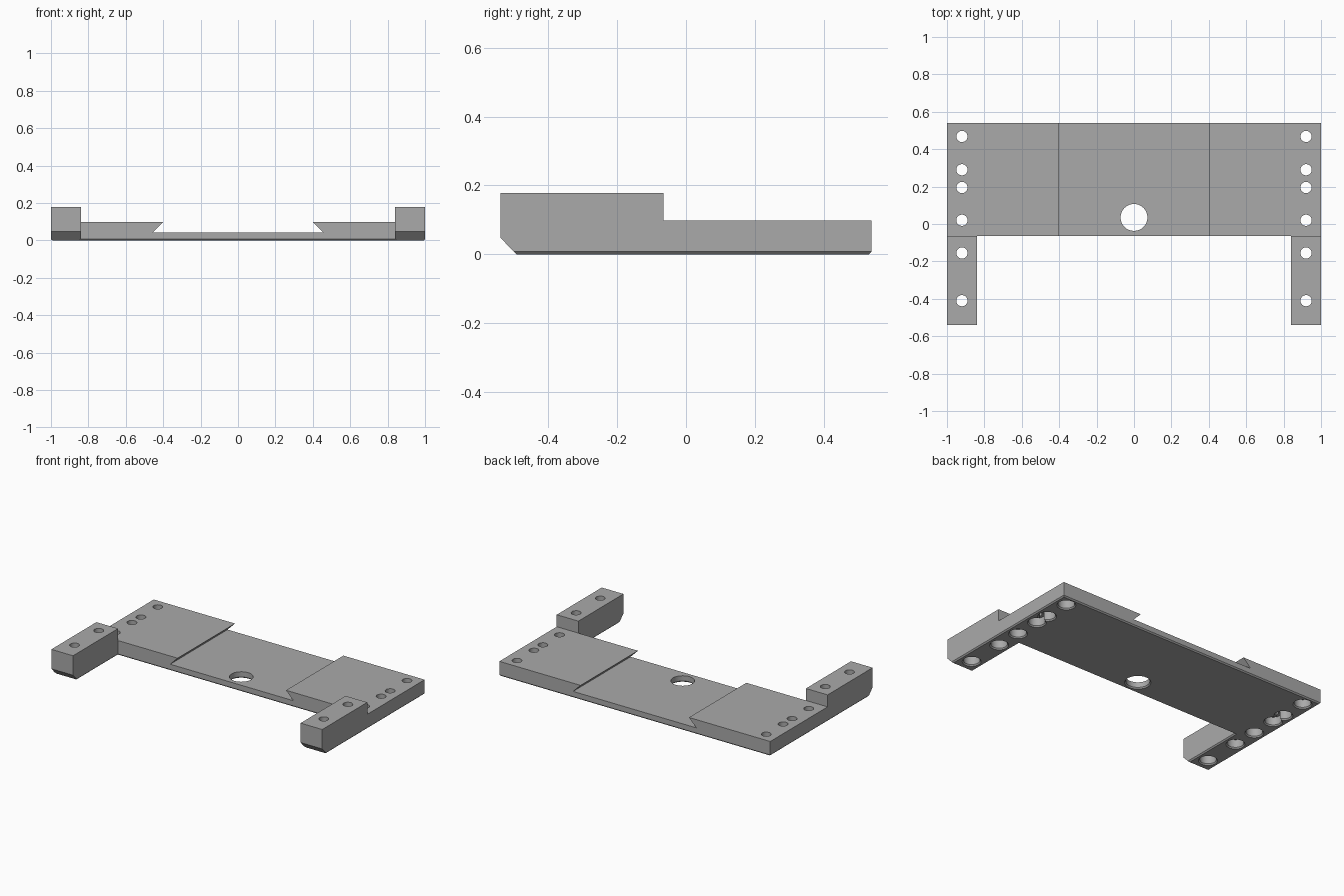
import bpy, bmesh, math
from mathutils import Vector

default = bpy.data.objects.get("Cube")
if default:
    bpy.data.objects.remove(default, do_unlink=True)

STEP_Y = -0.065      # where the arms meet the plate
FRONT, BACK = -0.54, 0.54
ARM_IN = 0.84
ARM_TOP, PLATE_TOP, CHANNEL = 0.178, 0.098, 0.043
CHAMFER = 0.008

grey = bpy.data.materials.new("plain grey")
grey.use_nodes = True
grey.diffuse_color = (0.4, 0.4, 0.4, 1)
grey.node_tree.nodes["Principled BSDF"].inputs["Base Color"].default_value = (0.4, 0.4, 0.4, 1)


def add_object(name, bm):
    bmesh.ops.recalc_face_normals(bm, faces=bm.faces)
    mesh = bpy.data.meshes.new(name)
    bm.to_mesh(mesh)
    bm.free()
    mesh.materials.append(grey)
    obj = bpy.data.objects.new(name, mesh)
    bpy.context.collection.objects.link(obj)
    return obj


def prism(points, direction):
    """Closed solid: a flat outline extruded along a direction."""
    bm = bmesh.new()
    face = bm.faces.new([bm.verts.new(p) for p in points])
    new = bmesh.ops.extrude_face_region(bm, geom=[face])["geom"]
    bmesh.ops.translate(bm, vec=Vector(direction),
                        verts=[v for v in new if isinstance(v, bmesh.types.BMVert)])
    return bm


def stepped_cutter(x, y, profile, sides=32):
    """Solid of revolution about a vertical axis, from (radius, height) pairs."""
    bm = bmesh.new()
    rings = [[bm.verts.new((x + r * math.cos(math.tau * i / sides),
                            y + r * math.sin(math.tau * i / sides), z))
              for i in range(sides)] for r, z in profile]
    for low, high in zip(rings, rings[1:]):
        for i in range(sides):
            j = (i + 1) % sides
            bm.faces.new((low[i], low[j], high[j], high[i]))
    bm.faces.new(rings[0])
    bm.faces.new(rings[-1])
    return add_object("hole_cutter", bm)


def cut(target, cutter):
    cutter.hide_render = True
    mod = target.modifiers.new("cut", 'BOOLEAN')
    mod.operation, mod.solver, mod.object = 'DIFFERENCE', 'EXACT', cutter
    bpy.context.view_layer.objects.active = target
    bpy.ops.object.modifier_apply(modifier=mod.name)
    bpy.data.objects.remove(cutter, do_unlink=True)


# U-shaped block with a fine chamfer around its underside
outline = [(-1, FRONT), (-ARM_IN, FRONT), (-ARM_IN, STEP_Y), (ARM_IN, STEP_Y),
           (ARM_IN, FRONT), (1, FRONT), (1, BACK), (-1, BACK)]
bm = prism([(x, y, 0) for x, y in outline], (0, 0, ARM_TOP))
bottom = [e for e in bm.edges if all(v.co.z < 0.001 for v in e.verts)]
bmesh.ops.bevel(bm, geom=bottom, offset=CHAMFER, segments=1, affect='EDGES')
bracket = add_object("mounting_bracket", bm)

# Lowered plate with the dovetail channel
half = [(0.455, CHANNEL), (0.4, PLATE_TOP), (1.1, PLATE_TOP), (1.1, 0.3)]
profile = half + [(-x, z) for x, z in reversed(half)]
cut(bracket, add_object("channel_cutter", prism(
    [(x, STEP_Y, z) for x, z in profile], (0, 0.8, 0))))

# Sloped lower front of the arms
wedge = [(FRONT - 0.05, 0.1), (FRONT - 0.05, -0.05), (FRONT + 0.095, -0.05)]
cut(bracket, add_object("slope_cutter", prism(
    [(-1.1, y, z) for y, z in wedge], (2.2, 0, 0))))

# Large centre hole
cut(bracket, stepped_cutter(0, 0.035, [(0.08, -0.001), (0.072, CHAMFER), (0.072, 0.3)]))

# Screw holes, counterbored from below
bore = [(0.058, -0.001), (0.05, CHAMFER), (0.05, 0.06), (0.03, 0.06), (0.03, 0.3)]
for side in (-1, 1):
    for y in (-0.41, -0.155, 0.02, 0.195, 0.29, 0.468):
        cut(bracket, stepped_cutter(side * 0.92, y, bore))

bpy.ops.object.select_all(action='DESELECT')
bracket.select_set(True)
bpy.context.view_layer.objects.active = bracket
bpy.ops.object.shade_smooth_by_angle(angle=math.radians(30))
